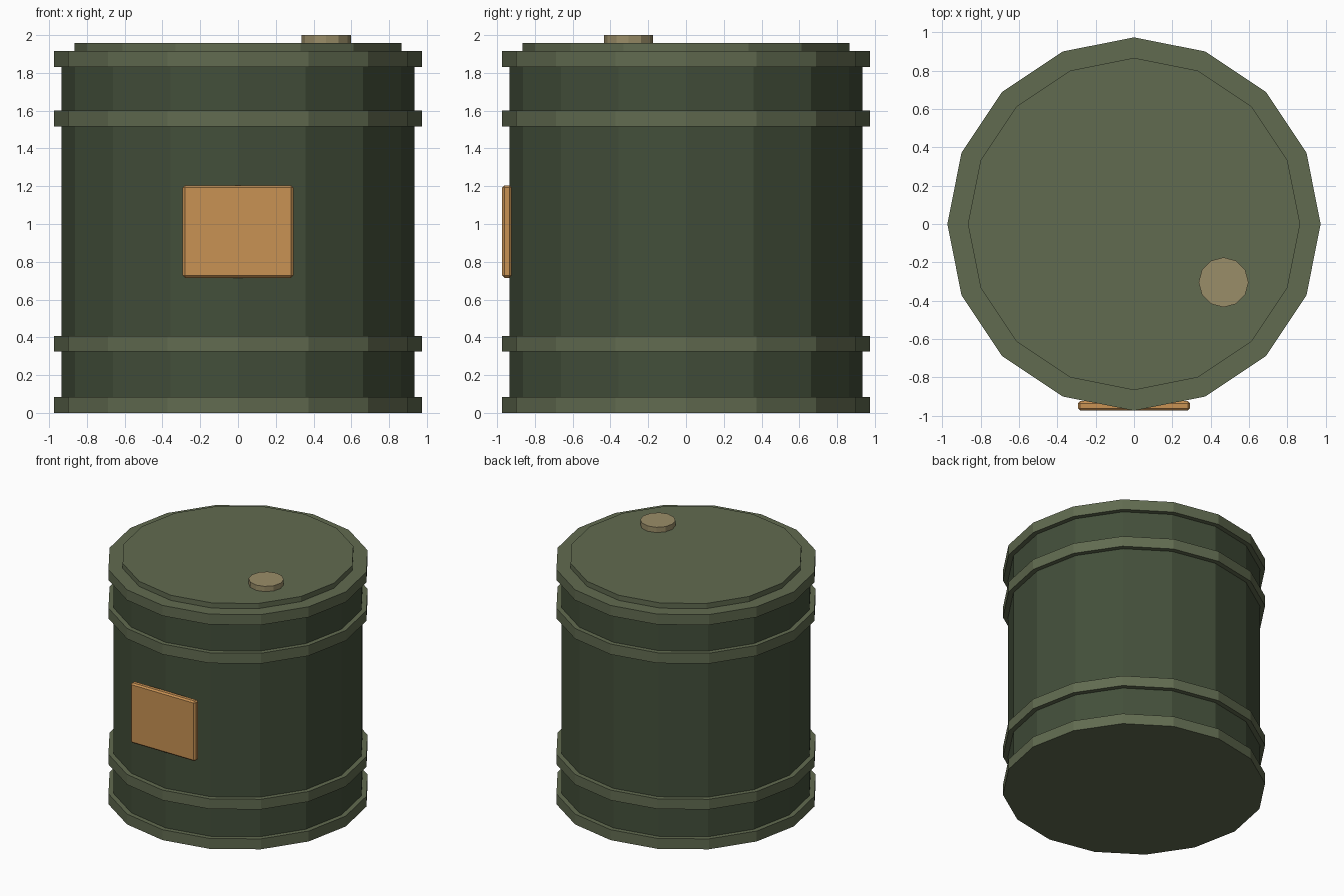
import bpy, math

if "Cube" in bpy.data.objects:
    bpy.data.objects.remove(bpy.data.objects["Cube"])

def lin(c):
    c /= 255
    return c / 12.92 if c <= 0.04045 else ((c + 0.055) / 1.055) ** 2.4

def material(name, r, g, b):
    m = bpy.data.materials.new(name)
    m.diffuse_color = (lin(r), lin(g), lin(b), 1)
    m.use_nodes = True
    m.node_tree.nodes["Principled BSDF"].inputs["Base Color"].default_value = m.diffuse_color
    return m

dark_green = material("dark green", 67, 79, 58)
olive = material("olive", 97, 107, 80)
tan = material("tan", 154, 141, 104)
orange = material("orange brown", 200, 146, 84)

def drum(name, radius, z0, z1, mat, sides=16, x=0, y=0):
    bpy.ops.mesh.primitive_cylinder_add(vertices=sides, radius=radius, depth=z1 - z0,
                                        location=(x, y, (z0 + z1) / 2))
    ob = bpy.context.object
    ob.name = name
    ob.data.materials.append(mat)
    return ob

# barrel body
drum("barrel_body", 0.935, 0.02, 1.9, dark_green)

# rims and hoops
for name, z0, z1 in (("bottom_rim", 0, 0.085), ("lower_hoop", 0.325, 0.408),
                     ("upper_hoop", 1.515, 1.6), ("top_rim", 1.83, 1.915)):
    drum(name, 0.973, z0, z1, olive)

# lid and filler cap
drum("lid", 0.866, 1.9, 1.957, olive)
drum("filler_cap", 0.13, 1.94, 2.0, tan, 12, 0.467, -0.304)

# front plate with small bevel
bpy.ops.mesh.primitive_cube_add(size=1, location=(0, -0.948, 0.96))
plate = bpy.context.object
plate.name = "front_plate"
plate.dimensions = (0.585, 0.05, 0.49)
bpy.ops.object.transform_apply(location=False, rotation=False, scale=True)
plate.data.materials.append(orange)
bevel = plate.modifiers.new("bevel", "BEVEL")
bevel.width = 0.012
bevel.segments = 1
